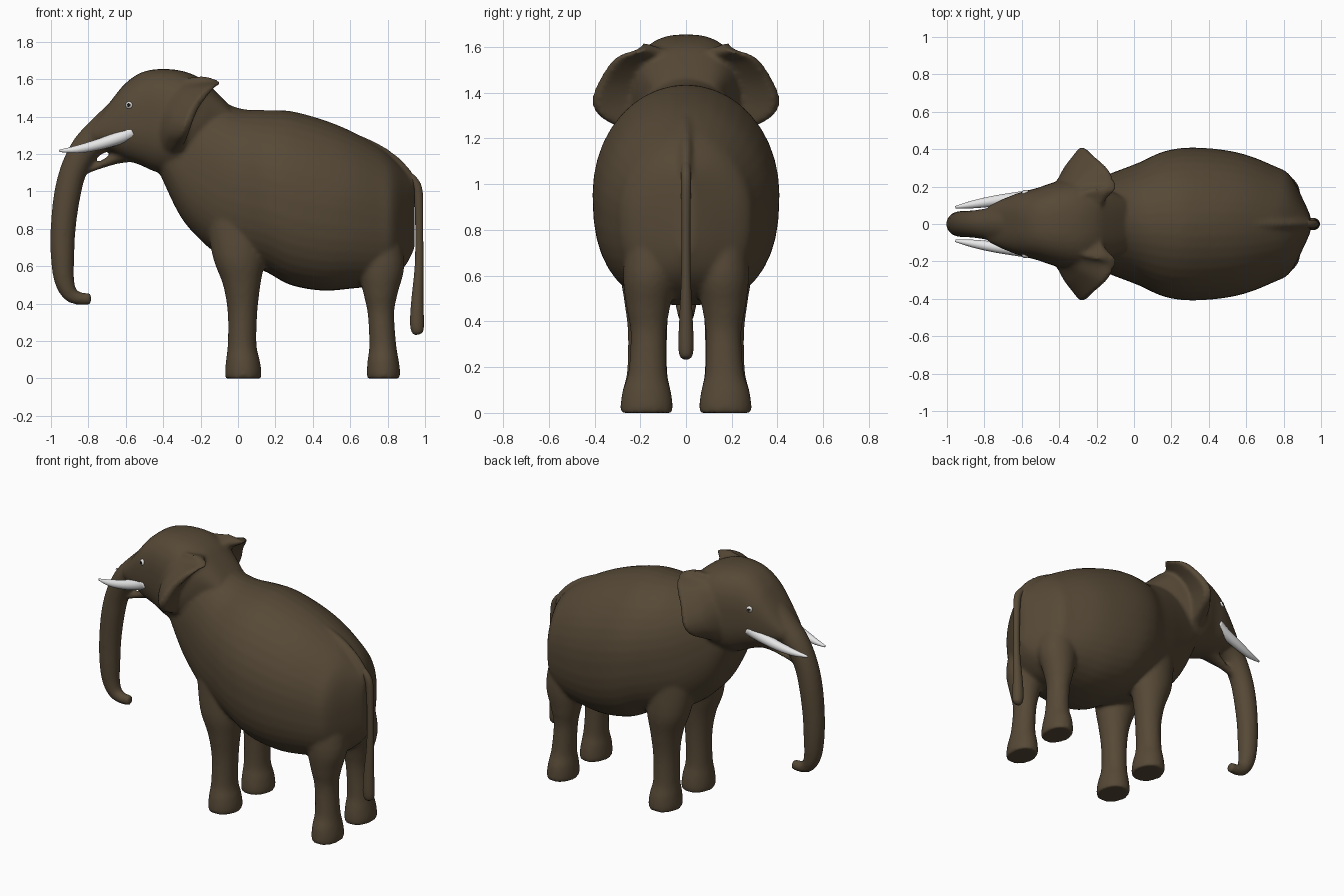
import bpy, bmesh, math
from mathutils import Vector

if "Cube" in bpy.data.objects:
    bpy.data.objects.remove(bpy.data.objects["Cube"])

def material(name, rgb):
    m = bpy.data.materials.new(name)
    m.diffuse_color = (*rgb, 1)
    m.use_nodes = True
    m.node_tree.nodes["Principled BSDF"].inputs["Base Color"].default_value = m.diffuse_color
    return m

HIDE = material("brown hide", (0.093, 0.066, 0.037))
IVORY = material("ivory white", (0.82, 0.82, 0.82))
WHITE = material("eye white", (0.75, 0.73, 0.7))
BLACK = material("pupil black", (0.01, 0.008, 0.006))

def spline(rows, n=4):
    """Catmull-Rom interpolation of tuples of numbers."""
    out = []
    for i in range(len(rows) - 1):
        a, b, c, d = (rows[max(i - 1, 0)], rows[i], rows[i + 1], rows[min(i + 2, len(rows) - 1)])
        for k in range(n):
            t = k / n
            out.append([0.5 * (2 * q + (r - p) * t + (2 * p - 5 * q + 4 * r - s) * t * t
                               + (3 * q - p - 3 * r + s) * t ** 3)
                        for p, q, r, s in zip(a, b, c, d)])
    return out + [list(rows[-1])]

def loft(bm, rings):
    vs = [[bm.verts.new(p) for p in ring] for ring in rings]
    n = len(vs[0])
    faces = [bm.faces.new((a[i], a[(i + 1) % n], b[(i + 1) % n], b[i]))
             for a, b in zip(vs, vs[1:]) for i in range(n)]
    faces += [bm.faces.new(vs[0][::-1]), bm.faces.new(vs[-1])]
    bmesh.ops.recalc_face_normals(bm, faces=faces)

ANG = [2 * math.pi * i / 40 for i in range(40)]

def torso(bm, rows, low=2.0, high=2.0):
    """Rows of x, bottom z, top z, half width; 'low' and 'high' square the halves."""
    rings = []
    for x, z0, z1, w in spline(rows):
        ring = []
        for a in ANG:
            c, s = math.cos(a), math.sin(a)
            e = 2 / (low if s < 0 else high)
            ring.append((x, w * math.copysign(abs(c) ** e, c),
                         (z0 + z1) / 2 + (z1 - z0) / 2 * math.copysign(abs(s) ** e, s)))
        rings.append(ring)
    loft(bm, rings)

def tube(bm, rows, wide=1.0):
    """Rows of x, y, z, radius."""
    pts = spline(rows)
    rings = []
    for i, (x, y, z, r) in enumerate(pts):
        t = Vector(pts[min(i + 1, len(pts) - 1)][:3]) - Vector(pts[max(i - 1, 0)][:3])
        t.normalize()
        up = t.cross(Vector((0, 1, 0))).normalized()
        side = up.cross(t)
        rings.append([Vector((x, y, z)) + r * (up * math.cos(a) + side * wide * math.sin(a)) for a in ANG])
    loft(bm, rings)

def leg(bm, rows):
    """Rows of z, x, y, radius in x, radius in y; built on both sides."""
    for s in (1, -1):
        loft(bm, [[(x + rx * math.cos(a), s * (y + ry * math.sin(a)), z) for a in ANG]
                  for z, x, y, rx, ry in spline(rows)])

def finish(bm, name, *mats):
    me = bpy.data.meshes.new(name)
    bm.to_mesh(me)
    bm.free()
    for m in mats:
        me.materials.append(m)
    ob = bpy.data.objects.new(name, me)
    bpy.context.collection.objects.link(ob)
    bpy.ops.object.select_all(action='DESELECT')
    ob.select_set(True)
    bpy.context.view_layer.objects.active = ob
    bpy.ops.object.shade_smooth()
    return ob

# trunk of the body with spine ridge, then head
bm = bmesh.new()
torso(bm, [(-.42, 1.10, 1.54, .17), (-.31, .87, 1.53, .20), (-.20, .74, 1.51, .24),
           (-.10, .66, 1.48, .28), (.03, .61, 1.44, .33), (.15, .57, 1.435, .385),
           (.28, .50, 1.43, .408), (.45, .47, 1.385, .40), (.60, .48, 1.325, .37),
           (.75, .50, 1.24, .31), (.83, .54, 1.175, .265), (.90, .61, 1.10, .14),
           (.945, .70, 1.04, .04)], 2.5)
tube(bm, [(.58, 0, 1.31, .018), (.74, 0, 1.235, .024), (.86, 0, 1.15, .024), (.945, 0, 1.05, .02)])
torso(bm, [(-.05, 1.32, 1.465, .14), (-.13, 1.28, 1.545, .18), (-.20, 1.20, 1.605, .215),
           (-.30, 1.11, 1.645, .245), (-.42, 1.10, 1.655, .225), (-.52, 1.14, 1.635, .192),
           (-.60, 1.17, 1.58, .172), (-.66, 1.20, 1.51, .15), (-.72, 1.23, 1.43, .125),
           (-.78, 1.26, 1.35, .095)], 2.5, 2.6)

# trunk and lower jaw
tube(bm, [(-.62, 0, 1.37, .125), (-.72, 0, 1.31, .098), (-.815, 0, 1.23, .079),
          (-.88, 0, 1.11, .072), (-.915, 0, .97, .071), (-.935, 0, .80, .067),
          (-.938, 0, .65, .063), (-.93, 0, .53, .054), (-.90, 0, .455, .043),
          (-.85, 0, .428, .035), (-.785, 0, .427, .031)])
tube(bm, [(-.54, 0, 1.23, .075), (-.64, 0, 1.185, .037), (-.72, 0, 1.148, .022), (-.805, 0, 1.110, .014)], 1.6)

# legs
leg(bm, [(0, .028, .172, .096, .114), (.04, .028, .172, .097, .114), (.10, .026, .172, .090, .105),
         (.18, .022, .170, .077, .088), (.35, .024, .168, .079, .086), (.50, .020, .172, .100, .100),
         (.65, .005, .172, .140, .120), (.88, -.01, .150, .165, .125)])
leg(bm, [(0, .778, .172, .088, .114), (.04, .778, .172, .089, .114), (.10, .776, .172, .083, .105),
         (.18, .774, .168, .072, .084), (.35, .764, .164, .071, .078), (.46, .762, .165, .093, .095),
         (.62, .764, .155, .126, .120), (.88, .745, .130, .100, .115)])

# ears: thick flaps swept from root line to flared rim
root = [(-.32, .14, 1.60), (-.35, .17, 1.57), (-.38, .19, 1.52), (-.40, .20, 1.46),
        (-.42, .20, 1.40), (-.43, .20, 1.33), (-.43, .19, 1.27), (-.42, .16, 1.21)]
rim = [(-.20, .19, 1.62), (-.125, .215, 1.59), (-.165, .31, 1.555), (-.24, .38, 1.46),
       (-.28, .415, 1.37), (-.305, .385, 1.30), (-.33, .29, 1.245), (-.36, .20, 1.20)]
back = Vector((.06, -.04, -.01))
for s in (1, -1):
    rings = []
    for a, b in zip(spline(root), spline(rim)):
        a, b = Vector(a), Vector(b)
        mid = a.lerp(b, .5) + Vector((-.008, .008, 0))
        rings.append([(p.x, s * p.y, p.z) for p in
                      (a, mid, b, b + back * .6, mid + back * 1.6, a + back * 2.2)])
    loft(bm, rings)

# fuse the hide into one soft skin
body = finish(bm, "elephant_body", HIDE)
rm = body.modifiers.new("fuse", 'REMESH')
rm.mode, rm.voxel_size, rm.use_smooth_shade = 'VOXEL', .011, True
sm = body.modifiers.new("soften", 'SMOOTH')
sm.factor, sm.iterations = .5, 10
for m in ("fuse", "soften"):
    bpy.ops.object.modifier_apply(modifier=m)

# tail
bm = bmesh.new()
tube(bm, [(.89, 0, 1.10, .022), (.94, 0, 1.055, .024), (.964, 0, .99, .024), (.969, 0, .80, .021),
          (.968, 0, .60, .023), (.959, 0, .42, .032), (.957, 0, .30, .037),
          (.960, 0, .25, .030), (.962, 0, .235, .012)], .9)
finish(bm, "tail", HIDE)

# tusks and eyes
for s, side in ((1, "left"), (-1, "right")):
    bm = bmesh.new()
    tube(bm, [(-.56, s * .145, 1.32, .036), (-.64, s * .135, 1.285, .034), (-.75, s * .122, 1.25, .029),
              (-.86, s * .105, 1.225, .021), (-.955, s * .09, 1.217, .006)])
    finish(bm, "tusk_" + side, IVORY)

    bm = bmesh.new()
    bmesh.ops.create_uvsphere(bm, u_segments=24, v_segments=16, radius=.021)
    look = Vector((-.25, s, .1)).normalized()
    for f in bm.faces:
        f.material_index = int(f.normal.dot(look) > .9)
    bmesh.ops.translate(bm, verts=bm.verts, vec=(-.58, s * .162, 1.46))
    finish(bm, "eye_" + side, WHITE, BLACK)
